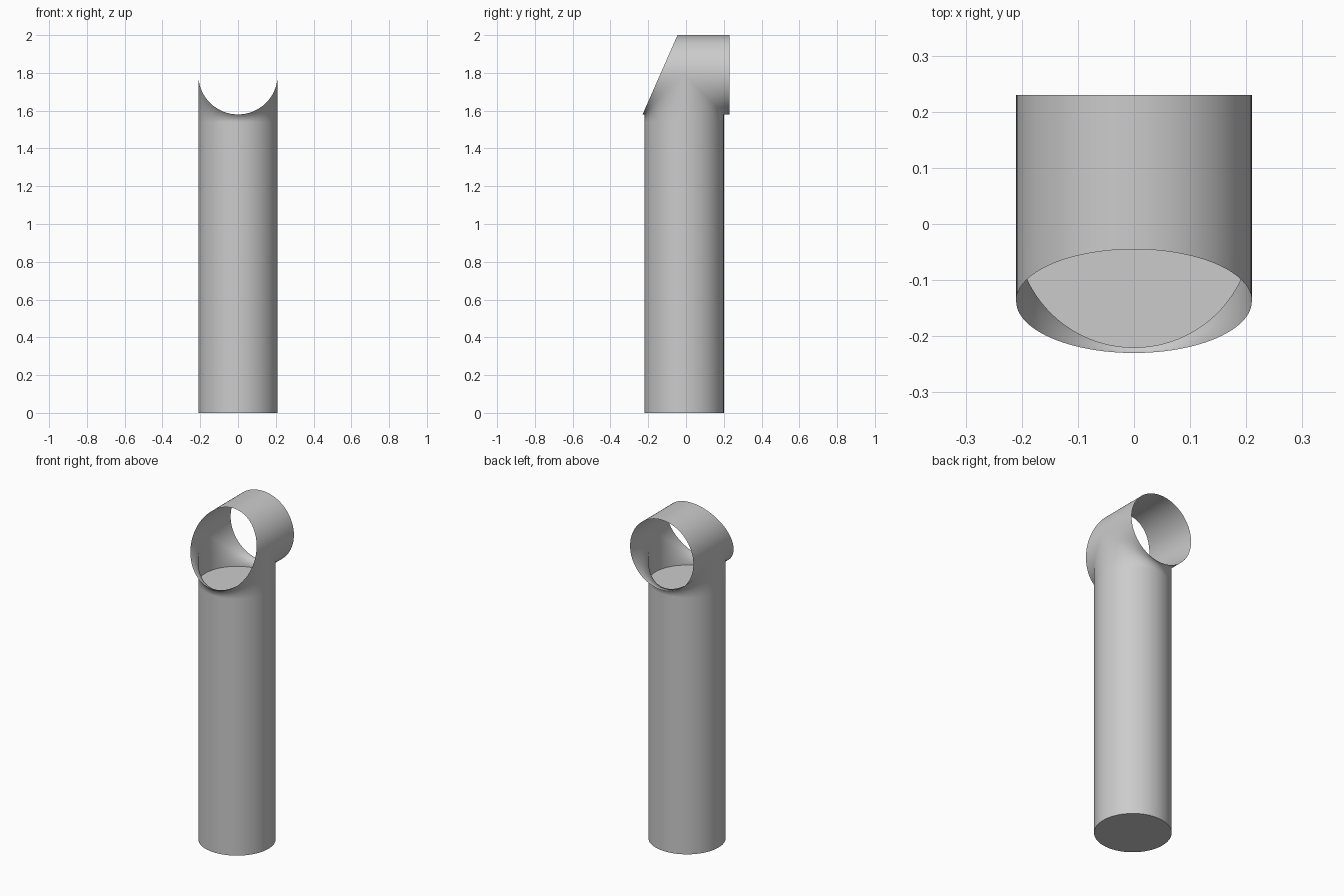
import bpy, bmesh
from math import sin, cos, tau

if "Cube" in bpy.data.objects:
    bpy.data.objects.remove(bpy.data.objects["Cube"])

R = 0.21          # shared radius of both pipes
COL_Y = -0.01     # column axis
TUBE_Z = 1.79     # cross tube axis
DISC_Z = 1.54     # inner floor height
BACK_Y = 0.23
N = 96

grey = bpy.data.materials.new("plain grey")
grey.use_nodes = True
grey.diffuse_color = (0.6, 0.6, 0.6, 1)
bsdf = grey.node_tree.nodes["Principled BSDF"]
bsdf.inputs["Base Color"].default_value = (0.6, 0.6, 0.6, 1)
bsdf.inputs["Roughness"].default_value = 0.6


def finish(bm, name, smooth):
    bmesh.ops.remove_doubles(bm, verts=bm.verts, dist=0.0001)
    for f in bm.faces:
        f.smooth = smooth
    mesh = bpy.data.meshes.new(name)
    bm.to_mesh(mesh)
    bm.free()
    mesh.materials.append(grey)
    obj = bpy.data.objects.new(name, mesh)
    bpy.context.collection.objects.link(obj)
    return obj


def strip(bm, low, high):
    """Quads around the circle between two edge curves."""
    for i in range(N):
        a, b = tau * i / N, tau * (i + 1) / N
        bm.faces.new([bm.verts.new(p) for p in (low(a), low(b), high(b), high(a))])


# Column edge curves
def column_ring(z):
    return lambda a: (R * cos(a), COL_Y + R * sin(a), z)


def column_top(a):
    return (R * cos(a), COL_Y + R * sin(a), TUBE_Z - R * abs(sin(a)))


# Cross tube edge curves: slanted front rim, straight back rim, saddle seam
def tube_point(a, y):
    return (R * cos(a), y, TUBE_Z + R * sin(a))


def front_rim(a):
    return tube_point(a, -0.1375 + 0.44 * R * sin(a))


def back_rim(a):
    return tube_point(a, BACK_Y)


def seam(side):
    return lambda a: tube_point(a, COL_Y + side * max(0, -R * sin(a)))


# Welded pipe shell: column flowing into the open cross tube
bm = bmesh.new()
strip(bm, column_ring(0), column_ring(DISC_Z))
strip(bm, column_ring(DISC_Z), column_top)
strip(bm, seam(-1), front_rim)
strip(bm, back_rim, seam(1))
finish(bm, "pipe_shell", True)

# Flat discs closing the column
for name, z, step in (("base_cap", 0, -1), ("inner_floor", DISC_Z, 1)):
    bm = bmesh.new()
    ring = column_ring(z)
    bm.faces.new([bm.verts.new(ring(tau * i / N)) for i in range(N)][::step])
    finish(bm, name, False)
